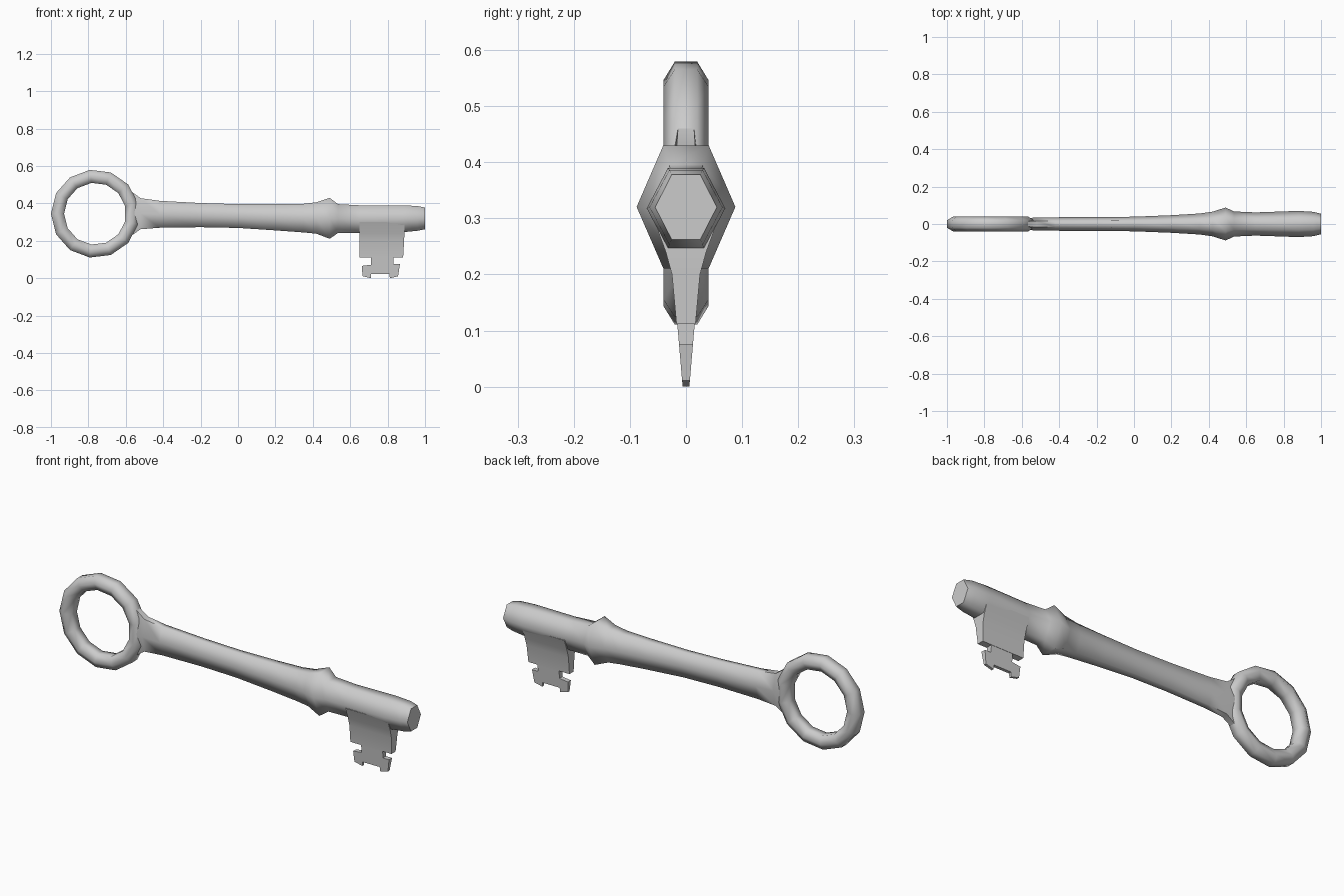
import bpy, bmesh
from math import sin, cos, pi, radians

if "Cube" in bpy.data.objects:
    bpy.data.objects.remove(bpy.data.objects["Cube"])


def make_object(name, bm, angle):
    bmesh.ops.recalc_face_normals(bm, faces=bm.faces[:])
    mesh = bpy.data.meshes.new(name)
    bm.to_mesh(mesh)
    bm.free()
    ob = bpy.data.objects.new(name, mesh)
    bpy.context.collection.objects.link(ob)
    bpy.ops.object.select_all(action='DESELECT')
    ob.select_set(True)
    bpy.context.view_layer.objects.active = ob
    bpy.ops.object.shade_smooth_by_angle(angle=radians(angle))
    return ob


def loft(name, sections, angle, closed=False):
    """Skin a list of equal-sized vertex loops."""
    bm = bmesh.new()
    loops = [[bm.verts.new(p) for p in s] for s in sections]
    n = len(loops[0])
    pairs = list(zip(loops, loops[1:]))
    if closed:
        pairs.append((loops[-1], loops[0]))
    else:
        bm.faces.new(loops[0])
        bm.faces.new(loops[-1])
    for a, b in pairs:
        for i in range(n):
            j = (i + 1) % n
            bm.faces.new((a[i], a[j], b[j], b[i]))
    return make_object(name, bm, angle)


# Bow: 13-sided ring with a hexagonal section (radius, y)
ring_section = [(0.236, -0.02), (0.236, 0.02), (0.203, 0.04),
                (0.166, 0.022), (0.166, -0.022), (0.203, -0.04)]
ring = []
for k in range(13):
    a = pi + k * 2 * pi / 13
    ring.append([(-0.764 + r * cos(a), y, 0.345 + r * sin(a))
                 for r, y in ring_section])
loft("bow_ring", ring, 75, closed=True)


# Shank: hexagonal sections (x, bottom z, top z, half width)
def hexagon(x, z0, z1, w):
    mid = z0 + (z1 - z0) * 0.5
    f = w * 0.46
    return [(x, -w, mid), (x, -f, z0), (x, f, z0),
            (x, w, mid), (x, f, z1), (x, -f, z1)]


shank = [(-0.575, 0.225, 0.467, 0.03), (-0.52, 0.262, 0.428, 0.036),
         (-0.42, 0.270, 0.414, 0.036), (-0.2, 0.273, 0.402, 0.037),
         (0.0, 0.269, 0.396, 0.039), (0.2, 0.256, 0.396, 0.047),
         (0.35, 0.245, 0.398, 0.056), (0.42, 0.238, 0.406, 0.066),
         (0.49, 0.211, 0.43, 0.088), (0.535, 0.242, 0.396, 0.067),
         (0.65, 0.242, 0.390, 0.062), (0.88, 0.246, 0.390, 0.070),
         (0.96, 0.254, 0.386, 0.065), (1.0, 0.262, 0.378, 0.055)]
loft("shank", [hexagon(*s) for s in shank], 75)

# Upper bit: block narrowing downwards (z, x start, x end, half width)
block = [(0.30, 0.65, 0.89, 0.058), (0.24, 0.65, 0.89, 0.036),
         (0.20, 0.65, 0.888, 0.025), (0.112, 0.65, 0.883, 0.017)]
loft("bit_block", [[(x0, -w, z), (x1, -w, z), (x1, w, z), (x0, w, z)]
                   for z, x0, x1, w in block], 40)

# Lower bit: notched outline (x, z) tapering to a thin edge
outline = [(0.71, 0.13), (0.71, 0.072), (0.662, 0.066), (0.666, 0.011),
           (0.71, 0.0), (0.712, 0.022), (0.81, 0.022), (0.812, 0.0),
           (0.856, 0.011), (0.866, 0.076), (0.832, 0.076), (0.832, 0.13)]
loft("bit_tip", [[(x, side * (0.006 + 0.085 * z), z) for x, z in outline]
                 for side in (-1, 1)], 40)
